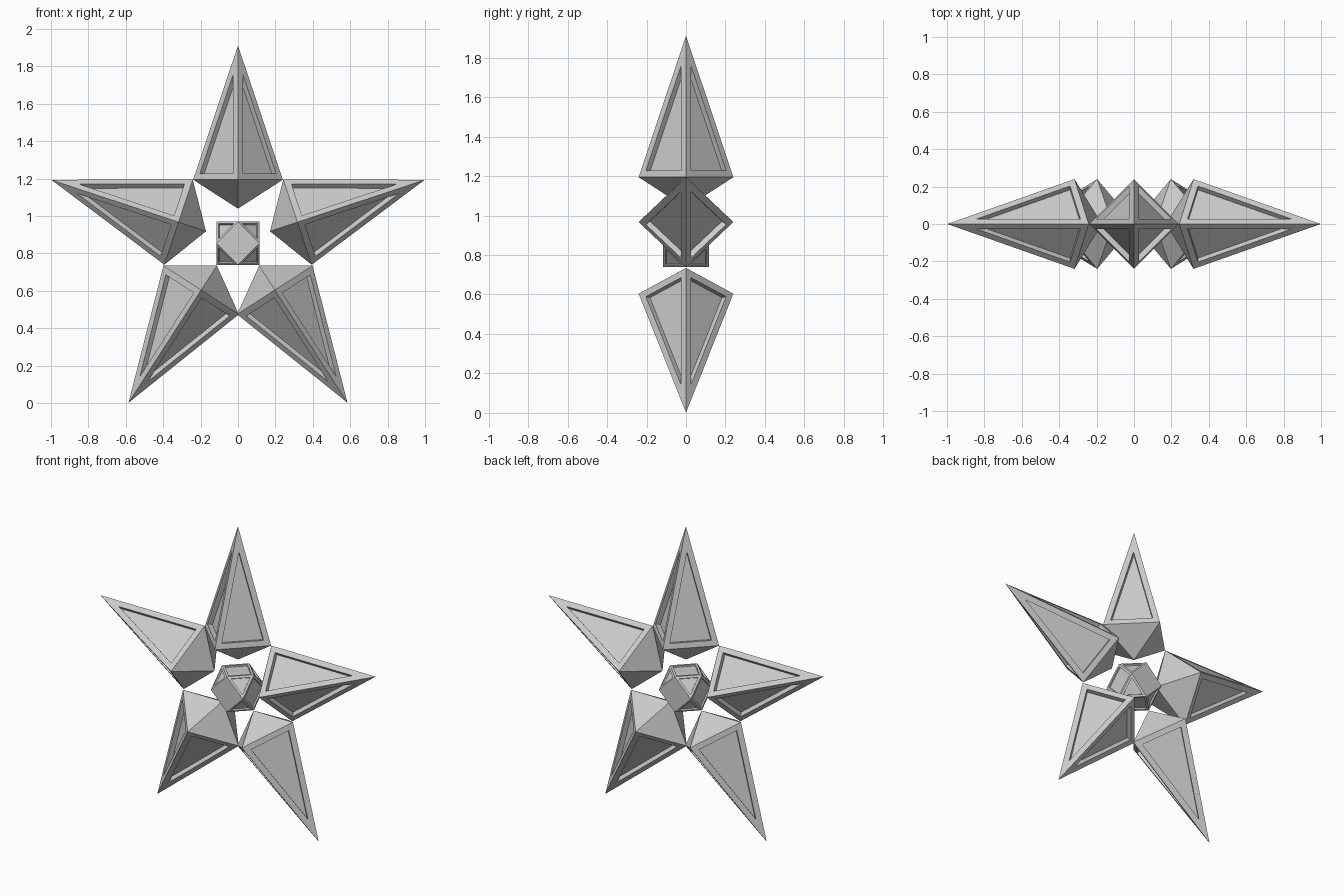
import bpy, bmesh, math
from mathutils import Matrix, Vector

if "Cube" in bpy.data.objects:
    bpy.data.objects.remove(bpy.data.objects["Cube"])

stone = bpy.data.materials.new("light_grey")
stone.diffuse_color = (0.6, 0.6, 0.6, 1)
stone.use_nodes = True
stone.node_tree.nodes["Principled BSDF"].inputs["Base Color"].default_value = stone.diffuse_color


def hull_object(name, points, placement, panel_rule, margin, depth):
    """Convex solid with recessed panels on the faces chosen by panel_rule."""
    bm = bmesh.new()
    for p in points:
        bm.verts.new(p)
    bmesh.ops.convex_hull(bm, input=bm.verts[:])
    bmesh.ops.dissolve_limit(bm, angle_limit=0.02, verts=bm.verts[:], edges=bm.edges[:])
    bmesh.ops.recalc_face_normals(bm, faces=bm.faces[:])
    panels = [f for f in bm.faces if panel_rule(f.normal)]
    # Inset the flat frame first, then sink the panel straight inward
    bmesh.ops.inset_individual(bm, faces=panels, thickness=margin, use_even_offset=True)
    for f in panels:
        n = f.normal.copy()
        floor = bmesh.ops.extrude_discrete_faces(bm, faces=[f])["faces"][0]
        bmesh.ops.translate(bm, vec=-n * depth, verts=floor.verts[:])
    mesh = bpy.data.meshes.new(name)
    bm.to_mesh(mesh)
    bm.free()
    mesh.materials.append(stone)
    obj = bpy.data.objects.new(name, mesh)
    obj.matrix_world = placement
    bpy.context.collection.objects.link(obj)
    return obj


# Star points: long pyramid outward, short plain pyramid inward
HALF, LENGTH, INNER = 0.24, 0.717, 0.155
spike = [(HALF, 0, 0), (-HALF, 0, 0), (0, HALF, 0), (0, -HALF, 0),
         (0, 0, LENGTH), (0, 0, -INNER)]
spots = [("top_point", 0, 1.194, 0),
         ("right_point", 0.318, 0.967, 71.6),
         ("left_point", -0.318, 0.967, -71.6),
         ("lower_right_point", 0.197, 0.604, 147.2),
         ("lower_left_point", -0.197, 0.604, -147.2)]
for name, x, z, tilt in spots:
    place = Matrix.Translation((x, 0, z)) @ Matrix.Rotation(math.radians(tilt), 4, 'Y')
    hull_object(name, spike, place, lambda n: n.z > 0, 0.035, 0.03)

# Faceted core: cube with corners cut to the edge midpoints
A = 0.116
core = [Vector(p) * A for s in (-1, 1) for t in (-1, 1)
        for p in ((s, t, 0), (s, 0, t), (0, s, t))]
hull_object("core", core, Matrix.Translation((0, 0, 0.854)),
            lambda n: abs(n.y) < 0.9, 0.014, 0.01)
